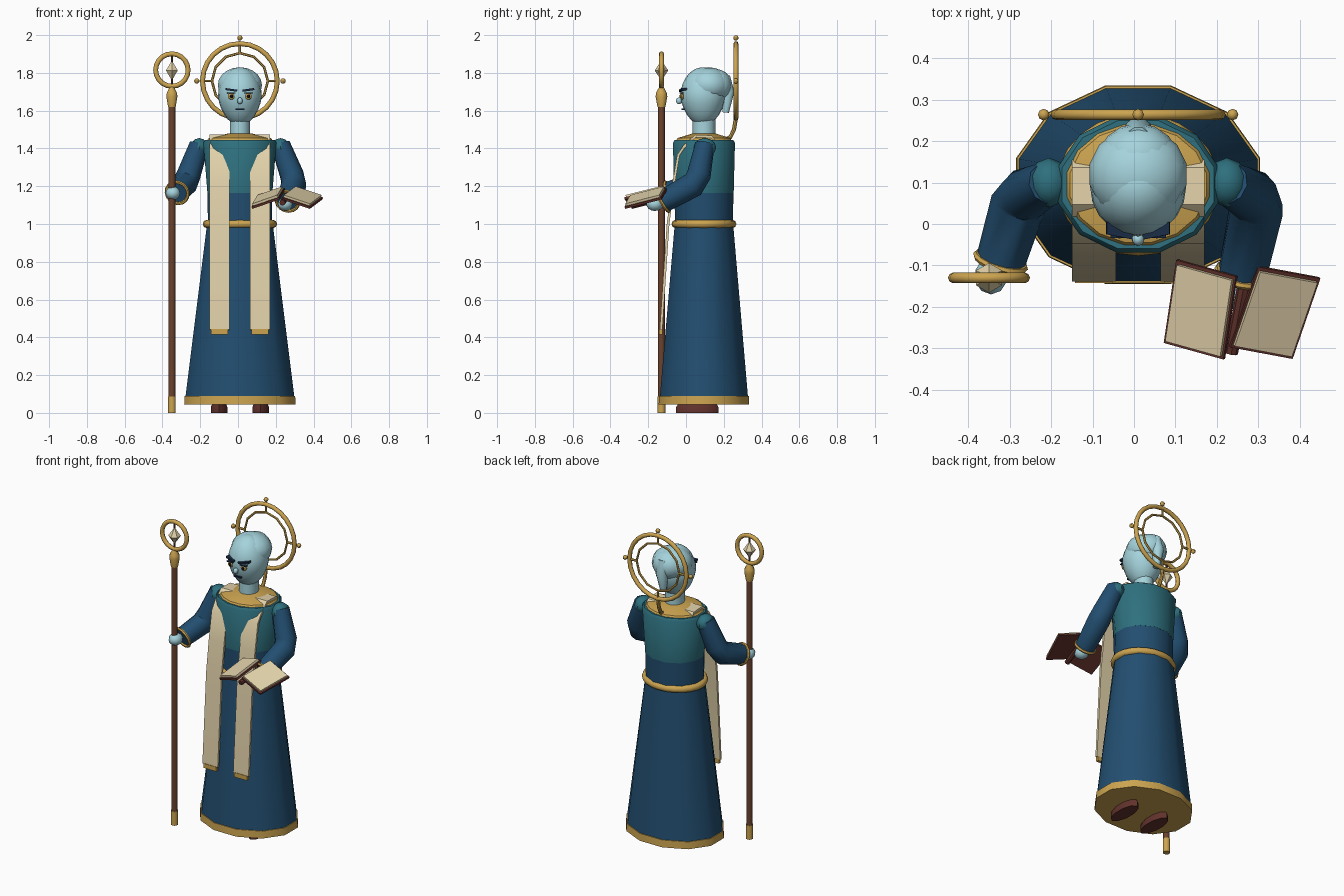
import bpy, bmesh, math
from mathutils import Vector, Matrix

if "Cube" in bpy.data.objects:
    bpy.data.objects.remove(bpy.data.objects["Cube"])

CX, CY = 0.01, 0.095   # body axis


def material(name, *srgb):
    m = bpy.data.materials.new(name)
    col = [((c / 255 + 0.055) / 1.055) ** 2.4 for c in srgb] + [1]
    m.use_nodes = True
    m.diffuse_color = col
    m.node_tree.nodes["Principled BSDF"].inputs["Base Color"].default_value = col
    return m


BLUE = material("robe blue", 34, 78, 112)
TEAL = material("teal", 46, 112, 126)
GOLD = material("gold", 204, 164, 80)
CREAM = material("cream", 226, 210, 170)
SKIN = material("pale blue skin", 165, 211, 220)
WOOD = material("brown wood", 106, 66, 45)
MAROON = material("maroon leather", 98, 50, 44)
NAVY = material("dark navy", 26, 44, 70)
BLACK = material("black", 14, 14, 20)


def finish(name, bm, mat, smooth=40):
    bmesh.ops.recalc_face_normals(bm, faces=bm.faces)
    me = bpy.data.meshes.new(name)
    bm.to_mesh(me)
    bm.free()
    ob = bpy.data.objects.new(name, me)
    bpy.context.collection.objects.link(ob)
    me.materials.append(mat)
    if smooth:
        bpy.ops.object.select_all(action='DESELECT')
        ob.select_set(True)
        bpy.context.view_layer.objects.active = ob
        bpy.ops.object.shade_smooth_by_angle(angle=math.radians(smooth))
    return ob


def skin_rings(name, rings, mat, smooth=40, closed=False):
    """Bridge equal-length rings of points; cap the ends unless closed."""
    bm = bmesh.new()
    vs = [[bm.verts.new(p) for p in r] for r in rings]
    n = len(vs[0])
    pairs = list(zip(vs, vs[1:])) + ([(vs[-1], vs[0])] if closed else [])
    for a, b in pairs:
        for i in range(n):
            j = (i + 1) % n
            bm.faces.new((a[i], a[j], b[j], b[i]))
    if not closed:
        bm.faces.new(vs[0])
        bm.faces.new(vs[-1])
    return finish(name, bm, mat, smooth)


def lathe(name, rows, mat, seg=12, cx=CX, cy=CY, smooth=40):
    """Stack of elliptical rings (z, rx, ry)."""
    ang = [(i + 0.5) * math.tau / seg for i in range(seg)]
    return skin_rings(name, [[(cx + rx * math.cos(a), cy + ry * math.sin(a), z) for a in ang]
                             for z, rx, ry in rows], mat, smooth)


def tube(name, pts, radii, mat, seg=10):
    pts = [Vector(p) for p in pts]
    rings, q, prev = [], None, None
    for i, p in enumerate(pts):
        t = (pts[min(i + 1, len(pts) - 1)] - pts[max(i - 1, 0)]).normalized()
        q = t.to_track_quat('Z', 'Y') if q is None else prev.rotation_difference(t) @ q
        prev = t
        rings.append([p + q @ Vector((radii[i] * math.cos(k * math.tau / seg),
                                      radii[i] * math.sin(k * math.tau / seg), 0)) for k in range(seg)])
    return skin_rings(name, rings, mat)


def hoop(name, centre, rx, ry, minor, mat, axis=(0, 0, 1), seg=24, sides=8):
    rot = Vector(axis).to_track_quat('Z', 'Y')
    rings = []
    for i in range(seg):
        a = i * math.tau / seg
        rings.append([Vector(centre) + rot @ Vector((
            (rx + minor * math.cos(b)) * math.cos(a),
            (ry + minor * math.cos(b)) * math.sin(a), minor * math.sin(b)))
            for b in [k * math.tau / sides for k in range(sides)]])
    return skin_rings(name, rings, mat, 50, closed=True)


def ball(name, centre, size, mat, u=16, v=10, smooth=40, squeeze=0):
    bm = bmesh.new()
    bmesh.ops.create_uvsphere(bm, u_segments=u, v_segments=v, radius=1)
    for w in bm.verts:
        k = 1 - squeeze * max(0, -w.co.z)
        w.co = Vector((w.co.x * size[0] * k, w.co.y * size[1] * k, w.co.z * size[2])) + Vector(centre)
    return finish(name, bm, mat, smooth)


def slab(name, corner, u, v, thick, mat):
    """Box from a corner, two edge vectors and a thickness along their normal."""
    corner, u, v = Vector(corner), Vector(u), Vector(v)
    n = u.cross(v).normalized()
    n *= thick if n.z > 0 else -thick
    base = [corner, corner + u, corner + u + v, corner + v]
    return skin_rings(name, [base, [p + n for p in base]], mat, 0)


# Robe, torso, belt and collar
lathe("robe_hem", [(0.045, 0.305, 0.248), (0.09, 0.303, 0.246)], GOLD)
lathe("robe_skirt", [(0.088, 0.298, 0.241), (1.0, 0.18, 0.16)], BLUE)
lathe("robe_waist", [(0.99, 0.175, 0.158), (1.165, 0.178, 0.162)], BLUE)
lathe("robe_chest", [(1.165, 0.178, 0.163), (1.43, 0.2, 0.17), (1.445, 0.19, 0.16)], TEAL)
lathe("collar", [(1.425, 0.19, 0.16), (1.455, 0.168, 0.142), (1.48, 0.06, 0.06)], GOLD, 16)
hoop("belt", (CX, CY, 1.0), 0.175, 0.15, 0.022, GOLD)

# Shoes
for side, s in (("left", 1), ("right", -1)):
    lathe(side + "_shoe", [(0, 0.046, 0.112), (0.03, 0.046, 0.112), (0.07, 0.03, 0.09)],
          MAROON, 10, CX + s * 0.11, 0.06)

# Stole strips draped over the shoulders, with gold ends
drape = [(0.15, 1.44), (0.135, 1.462), (0.05, 1.466), (-0.01, 1.41), (-0.04, 1.365),
         (-0.068, 1.2), (-0.095, 1.0), (-0.132, 0.44)]
for side, s in (("left", 1), ("right", -1)):
    rings = []
    for i, (y, z) in enumerate(drape):
        a, b = drape[max(i - 1, 0)], drape[min(i + 1, len(drape) - 1)]
        t = Vector((0, b[0] - a[0], b[1] - a[1])).normalized()
        n = Vector((0, -t.z, t.y)) * 0.007
        p, w = Vector((CX + s * 0.107, y, z)), Vector((0.053, 0, 0))
        rings.append([p - w - n, p + w - n, p + w + n, p - w + n])
    skin_rings(side + "_stole", rings, CREAM, 30)
    slab(side + "_stole_end", (CX + s * 0.107 - 0.045, -0.142, 0.415), (0.09, 0, 0), (0, 0.018, 0), 0.028, GOLD)

# Sleeves, shoulder caps, cuffs and hands
arms = [("left", 1, (0.30, 0.06, 1.22), (0.262, -0.12, 1.12), (0.25, -0.165, 1.105)),
        ("right", -1, (-0.275, 0.065, 1.22), (-0.322, -0.09, 1.165), (-0.345, -0.125, 1.163))]
for side, s, elbow, wrist, hand in arms:
    top = Vector((CX + s * 0.215, 0.1, 1.42))
    e, w = Vector(elbow), Vector(wrist)
    tube(side + "_sleeve", [top, top.lerp(e, 0.8), e.lerp(w, 0.12), w],
         [0.052, 0.064, 0.067, 0.06], BLUE)
    ball(side + "_shoulder_cap", top + Vector((0, 0, -0.015)), (0.05, 0.06, 0.05), TEAL, 10, 6)
    hoop(side + "_cuff", w, 0.06, 0.06, 0.009, GOLD, w - e, 16, 6)
    ball(side + "_hand", hand, (0.04, 0.045, 0.036), SKIN, 10, 8)

# Neck, head, hair
lathe("neck", [(1.45, 0.054, 0.06), (1.57, 0.054, 0.06)], SKIN, 14)
ball("head", (CX, 0.09, 1.675), (0.116, 0.12, 0.155), SKIN, 20, 14, squeeze=0.15)
ball("hair_cap", (CX, 0.12, 1.735), (0.12, 0.115, 0.095), SKIN, 14, 10)
ball("hair_bun", (CX, 0.16, 1.735), (0.095, 0.083, 0.085), SKIN, 14, 10)
tube("hair_tail", [(CX, 0.205, 1.78), (CX, 0.222, 1.7), (CX, 0.21, 1.59)], [0.03, 0.036, 0.018], SKIN)

# Face
for side, s in (("left", 1), ("right", -1)):
    x = CX + s * 0.045
    ball(side + "_eye", (x, -0.02, 1.676), (0.019, 0.01, 0.018), GOLD, 10, 8)
    ball(side + "_pupil", (x, -0.029, 1.676), (0.009, 0.006, 0.01), BLACK, 8, 6)
    slab(side + "_eyelid", (x - s * 0.022, -0.034, 1.691), (s * 0.044, 0, 0), (0, 0.02, 0), 0.005, NAVY)
    slab(side + "_brow", (x - s * 0.03, -0.037, 1.7), (s * 0.062, 0.012, 0.009), (0, 0.03, 0), 0.011, NAVY)
ball("nose", (CX, -0.037, 1.652), (0.015, 0.016, 0.018), SKIN, 10, 8)
slab("mouth", (CX - 0.024, -0.023, 1.604), (0.048, 0, 0), (0, 0.04, 0), 0.008, NAVY)

# Halo with spokes, beads and a stem
HY, HZ = 0.264, 1.757
halo = Vector((CX, HY, HZ))
hoop("halo_outer", halo, 0.198, 0.198, 0.013, GOLD, (0, 1, 0), 24)
hoop("halo_inner", halo, 0.148, 0.148, 0.007, GOLD, (0, 1, 0), 12, 6)
for i in range(4):
    d = Vector((math.cos(i * math.pi / 2), 0, math.sin(i * math.pi / 2)))
    tube("halo_spoke", [halo + d * 0.148, halo + d * 0.2], [0.007] * 2, GOLD, 6)
    if i < 3:
        ball("halo_bead", halo + d * 0.228, (0.014,) * 3, GOLD, 8, 6)
tube("halo_stem", [(CX, HY, 1.56), (CX, HY - 0.01, 1.5), (CX, 0.235, 1.46), (CX, 0.19, 1.44)],
     [0.011] * 4, GOLD, 8)

# Staff with ferrule, finial, ring and crystal
SX, SY = -0.35, -0.13
lathe("staff_ferrule", [(0, 0.021, 0.021), (0.088, 0.021, 0.021)], GOLD, 10, SX, SY)
lathe("staff_shaft", [(0.08, 0.019, 0.019), (1.64, 0.019, 0.019)], WOOD, 10, SX, SY)
lathe("staff_finial", [(1.62, 0.021, 0.021), (1.675, 0.031, 0.031), (1.695, 0.028, 0.028),
                       (1.725, 0.012, 0.012)], GOLD, 10, SX, SY)
hoop("staff_ring", (SX, SY, 1.815), 0.086, 0.086, 0.013, GOLD, (0, 1, 0), 20)
tube("crystal_rod", [(SX, SY, 1.72), (SX, SY, 1.9)], [0.005] * 2, WOOD, 6)
lathe("crystal", [(1.763, 0.002, 0.002), (1.813, 0.036, 0.036), (1.862, 0.002, 0.002)],
      CREAM, 6, SX, SY, 0)

# Open book: two covers with page blocks and a spine
leaves = [("right", (0.25, -0.125, 1.18), (-0.144, 0.04, -0.05), (-0.03, -0.2, -0.05)),
          ("left", (0.297, -0.1, 1.18), (0.15, -0.028, -0.05), (-0.067, -0.194, -0.05))]
for side, c, u, v in leaves:
    c, u, v = Vector(c), Vector(u), Vector(v)
    up = u.cross(v).normalized()
    up *= 1 if up.z > 0 else -1
    slab(side + "_book_cover", c, u, v, 0.012, MAROON)
    slab(side + "_book_pages", c + u * 0.03 + v * 0.04 + up * 0.011, u * 0.92, v * 0.92, 0.014, CREAM)
tube("book_spine", [(0.272, -0.115, 1.165), (0.235, -0.312, 1.113)], [0.016] * 2, MAROON, 8)
